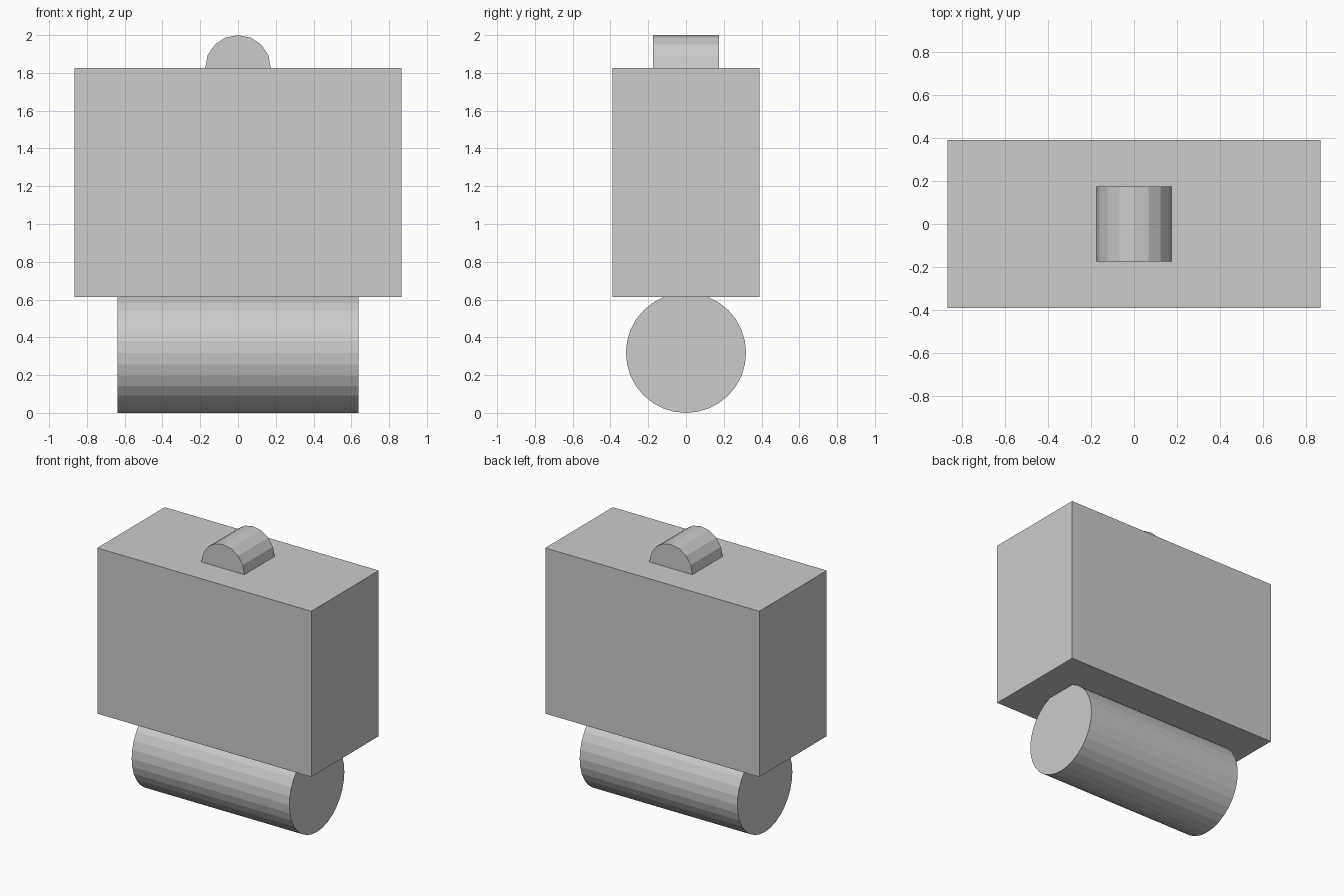
import bpy
from math import pi

if "Cube" in bpy.data.objects:
    bpy.data.objects.remove(bpy.data.objects["Cube"])


def cylinder(name, radius, length, sides, z, rotation):
    bpy.ops.mesh.primitive_cylinder_add(vertices=sides, radius=radius, depth=length,
                                        location=(0, 0, z), rotation=rotation)
    bpy.context.object.name = name


# Main rectangular body
bpy.ops.mesh.primitive_cube_add(size=1, location=(0, 0, 1.219))
body = bpy.context.object
body.name = "body"
body.scale = (1.732, 0.78, 1.212)

# Roller lying along x, sunk slightly into the underside
cylinder("bottom_roller", 0.318, 1.276, 32, 0.318, (0, pi / 2, 0))

# Small knob lying along y, half sunk into the top
cylinder("top_knob", 0.174, 0.348, 16, 1.826, (pi / 2, 0, 0))
